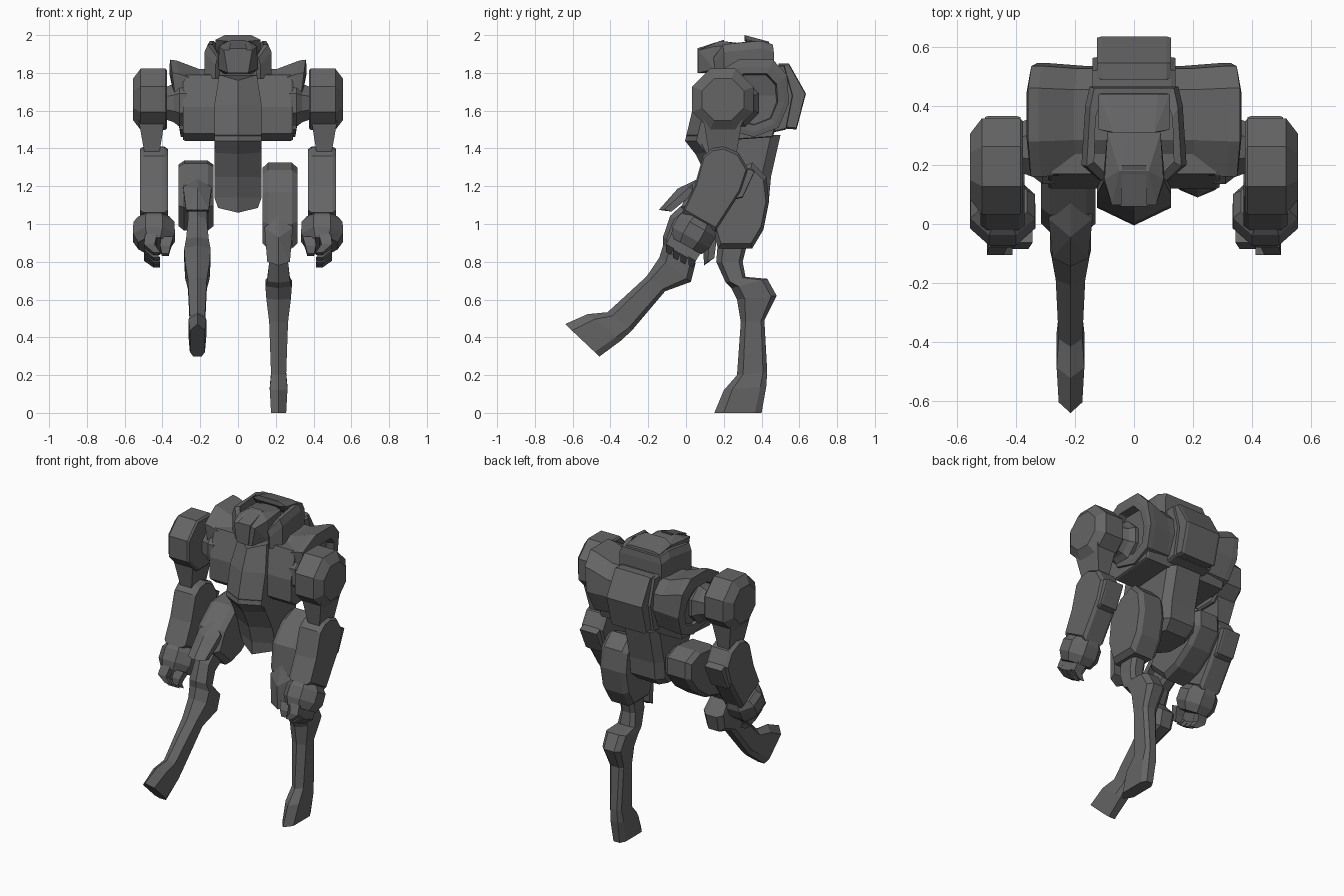
import bpy, bmesh, math
from mathutils import Vector

if "Cube" in bpy.data.objects:
    bpy.data.objects.remove(bpy.data.objects["Cube"])

grey = bpy.data.materials.new("dark_grey")
grey.diffuse_color = (0.13, 0.13, 0.13, 1)
grey.use_nodes = True
grey.node_tree.nodes["Principled BSDF"].inputs["Base Color"].default_value = grey.diffuse_color


def finish(name, bm, move=None):
    if move:
        for v in bm.verts:
            v.co = move(v.co)
    bmesh.ops.recalc_face_normals(bm, faces=bm.faces[:])
    me = bpy.data.meshes.new(name)
    bm.to_mesh(me)
    bm.free()
    me.materials.append(grey)
    ob = bpy.data.objects.new(name, me)
    bpy.context.collection.objects.link(ob)
    return ob


def loft(name, loops, move=None):
    """Skin a row of closed loops and cap both ends."""
    bm = bmesh.new()
    rows = [[bm.verts.new(p) for p in lp] for lp in loops]
    n = len(rows[0])
    for a, b in zip(rows, rows[1:]):
        for i in range(n):
            j = (i + 1) % n
            bm.faces.new((a[i], a[j], b[j], b[i]))
    bm.faces.new(rows[0])
    bm.faces.new(rows[-1][::-1])
    return finish(name, bm, move)


def hull(name, pts, move=None):
    bm = bmesh.new()
    for p in pts:
        bm.verts.new(p)
    r = bmesh.ops.convex_hull(bm, input=bm.verts[:])
    bmesh.ops.delete(bm, geom=list({g for g in r["geom_interior"] + r["geom_unused"]
                                    if isinstance(g, bmesh.types.BMVert)}), context='VERTS')
    bmesh.ops.dissolve_limit(bm, angle_limit=0.02, verts=bm.verts[:], edges=bm.edges[:])
    return finish(name, bm, move)


def slab(name, prof, x0, x1, c=0.02, s=0.85, move=None):
    """Extrude a (y, z) profile along x with chamfered rims."""
    cy = sum(p[0] for p in prof) / len(prof)
    cz = sum(p[1] for p in prof) / len(prof)
    rows = [(x0, s), (x0 + c, 1), (x1 - c, 1), (x1, s)]
    return loft(name, [[(x, cy + (y - cy) * k, cz + (z - cz) * k) for y, z in prof]
                       for x, k in rows], move)


def barrel(name, cy, cz, rows, move=None):
    """Octagonal turned part along x from (x, radius) rows."""
    ang = [math.pi / 8 + i * math.pi / 4 for i in range(8)]
    return loft(name, [[(x, cy + r * math.cos(a), cz + r * math.sin(a)) for a in ang]
                       for x, r in rows], move)


def mirror(v):
    return Vector((-v.x, v.y, v.z))


# shoulder housing across the back, flared and hollowed at both ends
shell = [(.16, 1.79), (.28, 1.86), (.46, 1.86), (.535, 1.78), (.545, 1.64),
         (.49, 1.51), (.36, 1.46), (.21, 1.50), (.17, 1.63)]


def shell_loop(x, k, lift=0.0):
    sg = 1 if x > 0 else -1
    return [(x + sg * (z - 1.62) * .14, .36 + (y - .36) * k, 1.66 + (z - 1.66) * k + lift * (z > 1.75))
            for y, z in shell]


half = [(.28, .64, 0), (.33, .68, 0), (.33, .86, 0), (.325, 1, .01), (.29, 1, .005), (.17, .95, -.03)]
loft("shoulder_housing", [shell_loop(-x, k, l) for x, k, l in half]
     + [shell_loop(x, k, l) for x, k, l in half[::-1]])

# chest block with sloped panels
slab("chest", [(.17, 1.79), (.12, 1.62), (.12, 1.48), (.17, 1.44), (.46, 1.46),
               (.51, 1.63), (.46, 1.80)], -.29, .29, .01, .97)


def keel(front, back, z, w, drop=0.0, depth=.06):
    return [(0, front, z - drop), (w, front + depth, z), (w, back - .05, z), (w * .7, back, z),
            (-w * .7, back, z), (-w, back - .05, z), (-w, front + depth, z)]


# pointed breastplate, waist and pelvis
loft("breastplate", [keel(.09, .40, 1.79, .10, .03), keel(.04, .42, 1.63, .125),
                     keel(-.005, .42, 1.44, .125), keel(.05, .40, 1.37, .12)])
loft("waist", [keel(.0, .50, 1.47, .125), keel(.11, .45, 1.25, .125),
               keel(.14, .44, 1.14, .125), keel(.14, .38, 1.085, .105, .025)])

# backpack
slab("backpack", [(.49, 1.85), (.545, 1.85), (.635, 1.69), (.585, 1.50), (.47, 1.51)],
     -.125, .125, .015, .95)
slab("backpack_mount", [(.44, 1.84), (.52, 1.84), (.565, 1.68), (.53, 1.5), (.44, 1.48)],
     -.14, .14, .015, .96)

# U-shaped hood wall around the head
outer = [(.12, .15), (.178, .20), (.165, .40), (.15, .465)]
inner = [(.095, .17), (.135, .21), (.13, .36), (.11, .42)]
tops = [1.88, 1.95, 1.97, 1.95]
sect = []
for (ox, oy), (ix, iy), t in zip(outer, inner, tops):
    sect.append([(ox, oy, 1.77), (ox, oy, t - .04), (ox * .9, oy - .005, t), (ix, iy, t), (ix, iy, 1.77)])
sect += [[(-x, y, z) for x, y, z in s] for s in sect[::-1]]
loft("hood", sect)
hull("hood_crown", [(sx * w, y, z) for sx in (-1, 1) for w, y, z in
                    [(.07, .31, 2.0), (.12, .32, 1.975), (.08, .44, 1.965), (.12, .44, 1.955),
                     (.12, .455, 1.85), (.12, .36, 1.92), (.08, .31, 1.97)]])

# faceted head
hull("head", [(sx * w, y, z) for sx in (-1, 1) for w, y, z in
              [(.055, .065, 1.80), (.075, .065, 1.92), (.105, .15, 1.82), (.10, .15, 1.94),
               (.09, .31, 1.95), (.07, .31, 1.79), (0, .345, 1.95), (.05, .18, 1.97)]])
hull("face_ridge", [(sx * w, y, z) for sx in (-1, 1) for w, y, z in
                    [(.03, .06, 1.80), (.045, .06, 1.93), (.04, .2, 1.975), (.03, .2, 1.8)]])

# legs: built standing, the other copy swung forward
TH = math.radians(43.4)
CX = .215


def stand(v):
    return Vector((v.x + CX, v.y, v.z))


def swing(v):
    y, z = v.y - .15, v.z
    return Vector((-v.x - CX, y * math.cos(TH) + z * math.sin(TH) - .64,
                   -y * math.sin(TH) + z * math.cos(TH) + .47))


# shin rows: front y, front z, back y, back z, half width
shin = [(.17, .92, .33, .92, .05), (.16, .80, .30, .80, .05), (.21, .69, .315, .72, .06),
        (.24, .66, .43, .71, .07), (.27, .60, .48, .62, .065), (.29, .48, .415, .49, .05),
        (.27, .20, .43, .22, .04), (.20, .12, .425, .14, .047), (.15, 0, .40, 0, .04)]


def shin_loop(fy, fz, by, bz, w):
    def at(x, t):
        return (x, fy + (by - fy) * t, fz + (bz - fz) * t)
    return [at(0, 0), at(w, .2), at(w, .86), at(w * .55, 1), at(-w * .55, 1), at(-w, .86), at(-w, .2)]


for side, mv in (("left", stand), ("right", swing)):
    loft(side + "_shin_and_foot", [shin_loop(*r) for r in shin], mv)
    slab(side + "_thigh", [(.15, 1.17), (.25, 1.285), (.35, 1.325), (.425, 1.25), (.44, 1.12),
                           (.41, .97), (.35, .87), (.17, .87), (.13, 1.0)], -.085, .1, .03, .88, mv)
    hull(side + "_knee_guard", [(0, .14, 1.06), (0, .09, .93), (0, .095, .78)]
         + [(sx * w, y, z) for sx in (-1, 1) for w, y, z in
            [(.075, .13, .98), (.075, .17, .98), (.06, .115, .80), (.06, .15, .82), (.03, .17, 1.03)]], mv)

# arms
for side, mv in (("left", None), ("right", mirror)):
    barrel(side + "_shoulder_joint", .26, 1.64, [(.27, .135), (.31, .135), (.34, .11), (.39, .09)], mv)
    barrel(side + "_shoulder", .195, 1.66, [(.375, .165), (.385, .176), (.515, .176), (.555, .12)], mv)
    hull(side + "_upper_arm", [(x, y, z) for x0, x1, y0, y1, z in
                               [(.385, .53, .09, .30, 1.57), (.40, .50, .11, .28, 1.49),
                                (.425, .485, .13, .26, 1.42), (.425, .485, .13, .26, 1.32)]
                               for x in (x0, x1) for y in (y0, y1)], mv)
    slab(side + "_forearm", [(.09, 1.36), (.14, 1.40), (.20, 1.41), (.28, 1.375), (.33, 1.29),
                             (.29, 1.17), (.155, .96), (-.02, 1.06), (.045, 1.20)],
         .37, .52, .02, .92, mv)
    slab(side + "_elbow_fin", [(.27, 1.36), (.32, 1.30), (.365, 1.28), (.30, 1.14), (.22, 1.12)],
         .385, .505, .01, .95, mv)
    # cuff and palm follow the forearm direction
    u, d = Vector((0, .87, -.49)), Vector((0, -.49, -.87))
    rows = []
    for t, rx, ry in [(-.005, .09, .105), (.03, .118, .122), (.10, .12, .122), (.15, .09, .10)]:
        c = Vector((.445, .075, 1.015)) + d * t
        rows.append([c + Vector((rx * math.cos(a), 0, 0)) + u * ry * math.sin(a)
                     for a in [math.pi / 8 + i * math.pi / 4 for i in range(8)]])
    loft(side + "_cuff", rows, mv)
    # curled fingers and a thumb, each of two tapered joints
    digits = [(Vector((.46, .005, .90)) + u * (-.07 + .045 * i), .03 + .007 * (i in (1, 2))) for i in range(4)]
    digits.append((Vector((.375, -.04, .92)), .02))
    for i, (base, ln) in enumerate(digits):
        bend = .0 if i == 4 else -.04
        spine = [base, base + d * (ln + .03) + Vector((.01, 0, 0)),
                 base + d * (ln + .075) + Vector((bend + .01, .015, 0))]
        name = side + ("_thumb" if i == 4 else "_finger_%d" % (i + 1))
        loft(name, [[p + Vector((a * r, 0, 0)) + u * b * r * .8
                     for a, b in ((-1, -1), (1, -1), (1, 1), (-1, 1))]
                    for p, r in zip(spine, (.032, .028, .018))], mv)
